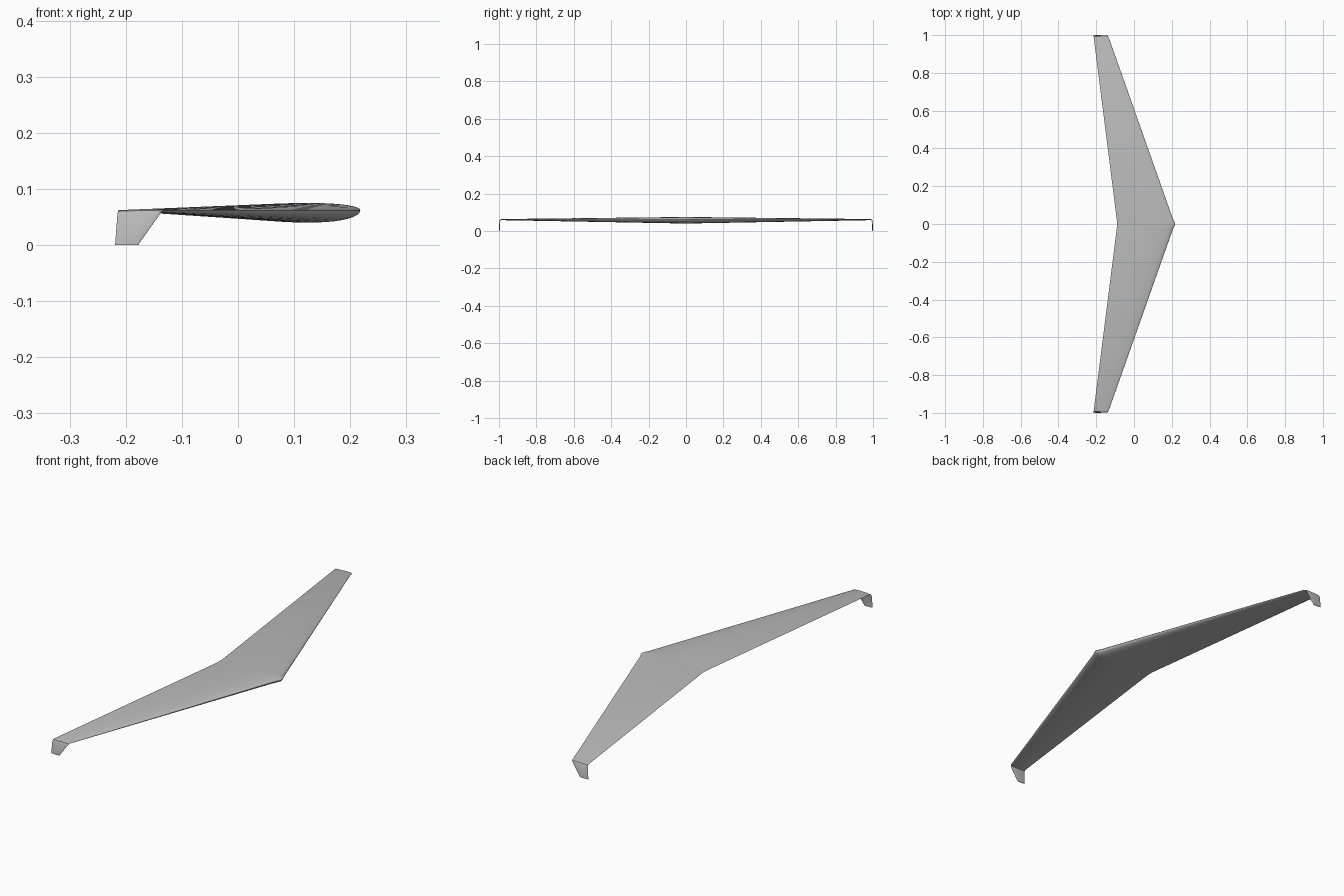
import bpy, bmesh
from math import sin, cos, pi, sqrt, radians

if "Cube" in bpy.data.objects:
    bpy.data.objects.remove(bpy.data.objects["Cube"])

# One plain grey skin
grey = bpy.data.materials.new("light_grey")
grey.use_nodes = True
colour = (0.5, 0.5, 0.5, 1)
grey.diffuse_color = colour
grey.node_tree.nodes["Principled BSDF"].inputs["Base Color"].default_value = colour


def thickness(t):
    """Half thickness of the aerofoil along the chord, peak of one."""
    return max(0, 2.97 * sqrt(t) - 1.26 * t - 3.516 * t**2 + 2.843 * t**3 - 1.037 * t**4)


def section(y, z, lead, trail, upper, lower, roll):
    """Closed aerofoil loop, rolled outward about the chord."""
    n = 24
    ts = [(1 - cos(pi * i / n)) / 2 for i in range(n + 1)]
    loop = [(t, upper * thickness(t)) for t in reversed(ts)]
    loop += [(t, -lower * thickness(t)) for t in ts[1:-1]]
    a = radians(roll)
    return [(lead + (trail - lead) * t, y + h * sin(a), z + h * cos(a)) for t, h in loop]


# Sections from centre to tip, then down the winglet
half = [
    (0.000, 0.062, 0.218, -0.09, 0.013, 0.022, 0),
    (0.012, 0.062, 0.214, -0.09, 0.013, 0.022, 0),
    (0.030, 0.062, 0.205, -0.092, 0.0128, 0.0215, 0),
    (0.986, 0.062, -0.133, -0.213, 0.002, 0.004, 0),
    (0.993, 0.060, -0.136, -0.214, 0.002, 0.003, 40),
    (0.996, 0.054, -0.140, -0.215, 0.002, 0.003, 80),
    (0.998, 0.000, -0.178, -0.219, 0.002, 0.002, 88),
]
stations = [(-y, z, l, t, u, d, -r) for y, z, l, t, u, d, r in reversed(half[1:])] + half

# Loft the flying wing and close both winglet ends
bm = bmesh.new()
rings = [[bm.verts.new(p) for p in section(*s)] for s in stations]
count = len(rings[0])
for a, b in zip(rings, rings[1:]):
    for i in range(count):
        j = (i + 1) % count
        bm.faces.new((a[i], a[j], b[j], b[i]))
bm.faces.new(rings[0])
bm.faces.new(rings[-1])
bmesh.ops.recalc_face_normals(bm, faces=bm.faces)

mesh = bpy.data.meshes.new("swept_wing")
bm.to_mesh(mesh)
bm.free()
wing = bpy.data.objects.new("swept_wing", mesh)
bpy.context.collection.objects.link(wing)
mesh.materials.append(grey)
bpy.context.view_layer.objects.active = wing
wing.select_set(True)
bpy.ops.object.shade_smooth_by_angle(angle=radians(35))
